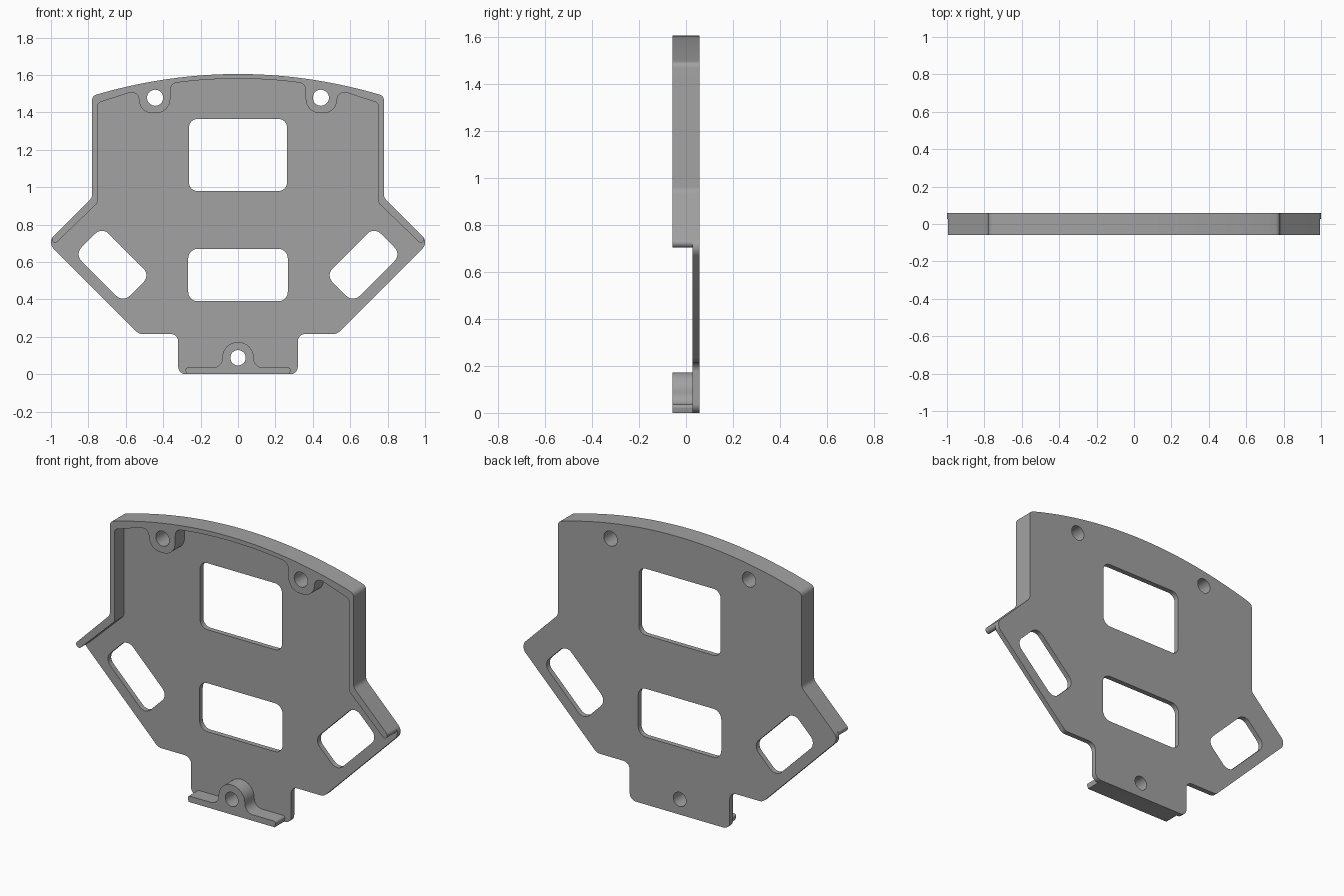
import bpy, bmesh, math
from mathutils import Vector, Matrix

cube = bpy.data.objects.get("Cube")
if cube:
    bpy.data.objects.remove(cube, do_unlink=True)

grey = bpy.data.materials.new("mid grey")
grey.use_nodes = True
COLOUR = (0.36, 0.36, 0.36, 1)
grey.diffuse_color = COLOUR
grey.node_tree.nodes["Principled BSDF"].inputs["Base Color"].default_value = COLOUR

FRONT, STEP, BACK = -0.0575, 0.028, 0.0575


def rounded(points, steps=8):
    """Fillet every (x, z, radius) corner of a closed outline."""
    out = []
    for i, (x, z, r) in enumerate(points):
        p = Vector((x, z))
        if r == 0:
            out.append(p)
            continue
        a = (Vector(points[i - 1][:2]) - p).normalized()
        b = (Vector(points[(i + 1) % len(points)][:2]) - p).normalized()
        half = a.angle(b) / 2
        centre = p + (a + b).normalized() * (r / math.sin(half))
        start = p + a * (r / math.tan(half)) - centre
        end = p + b * (r / math.tan(half)) - centre
        for k in range(steps + 1):
            t = k / steps
            sweep = start.angle(end)
            v = start * math.sin((1 - t) * sweep) + end * math.sin(t * sweep)
            out.append(centre + v / math.sin(sweep))
    return out


def mirrored(half):
    """Complete a right-hand half outline across x = 0."""
    return half + [(-x, z, r) for x, z, r in reversed(half) if x > 0]


def crown(top, x_end, count=12):
    """Shallow arc from the centre out to x_end."""
    return [(x_end * k / count, top - (x_end * k / count) ** 2 / 5.22, 0)
            for k in range(count)]


def circle(x, z, r, count=32):
    return [Vector((x + r * math.cos(k * math.tau / count),
                    z + r * math.sin(k * math.tau / count))) for k in range(count)]


def window(x, z, w, h, r, angle=0):
    corners = [(-w / 2, -h / 2, r), (w / 2, -h / 2, r), (w / 2, h / 2, r), (-w / 2, h / 2, r)]
    turn = Matrix.Rotation(angle, 2)
    return [turn @ p + Vector((x, z)) for p in rounded(corners)]


def extrude(name, loops, y0, y1):
    """Fill an outline with holes and give it depth from y0 to y1."""
    curve = bpy.data.curves.new(name, "CURVE")
    curve.dimensions = "2D"
    curve.fill_mode = "BOTH"
    curve.extrude = (y1 - y0) / 2
    for loop in loops:
        spline = curve.splines.new("POLY")
        spline.points.add(len(loop) - 1)
        for point, p in zip(spline.points, loop):
            point.co = (p.x, p.y, 0, 1)
        spline.use_cyclic_u = True
    helper = bpy.data.objects.new(name + " outline", curve)
    mesh = bpy.data.meshes.new_from_object(helper)
    bpy.data.objects.remove(helper)
    bpy.data.curves.remove(curve)
    mesh.transform(Matrix.Translation((0, (y0 + y1) / 2, 0)) @ Matrix.Rotation(math.pi / 2, 4, "X"))
    bm = bmesh.new()
    bm.from_mesh(mesh)
    bmesh.ops.remove_doubles(bm, verts=bm.verts, dist=1e-5)
    bmesh.ops.recalc_face_normals(bm, faces=bm.faces)
    bm.to_mesh(mesh)
    bm.free()
    mesh.shade_smooth()
    mesh.set_sharp_from_angle(angle=math.radians(30))
    mesh.materials.clear()
    mesh.materials.append(grey)
    mesh.name = name
    obj = bpy.data.objects.new(name, mesh)
    bpy.context.collection.objects.link(obj)
    return obj


top_holes = [circle(s * 0.443, 1.478, 0.043) for s in (1, -1)]
bottom_hole = circle(0, 0.088, 0.041)

# Back plate with windows, slanted slots and screw holes
outer_top = crown(1.605, 0.78) + [(0.78, 1.488, 0.03), (0.78, 0.945, 0.04)]
plate = outer_top + [(1.02, 0.705, 0.048), (0.53, 0.215, 0.05), (0.32, 0.215, 0.04),
                     (0.32, 0, 0.04)]
openings = [window(0, 1.172, 0.524, 0.385, 0.045), window(0, 0.53, 0.532, 0.28, 0.05)]
openings += [window(s * 0.671, 0.585, 0.365, 0.206, 0.05, s * math.pi / 4) for s in (1, -1)]
extrude("back_plate", [rounded(mirrored(plate)), *openings, *top_holes, bottom_hole], STEP, BACK)

# Upper rim wall, with a rounded screw boss on each side
rim = outer_top + [(1.003, 0.722, 0.018), (0.978, 0.697, 0.016),
                   (0.75, 0.916, 0.03), (0.75, 1.45, 0.025), (0.575, 1.507, 0.025),
                   (0.535, 1.503, 0.035), (0.519, 1.396, 0.07), (0.363, 1.396, 0.075),
                   (0.361, 1.555, 0.04)]
rim += list(reversed(crown(1.58, 0.3, 6)))
extrude("upper_rim", [rounded(mirrored(rim)), *top_holes], FRONT, STEP)

# Bottom lip with its central screw boss
lip = [(0.275, 0, 0), (0.285, 0.035, 0.012), (0.084, 0.035, 0.05), (0.084, 0.172, 0.0835)]
extrude("bottom_lip", [rounded(mirrored(lip)), bottom_hole], FRONT, STEP)
